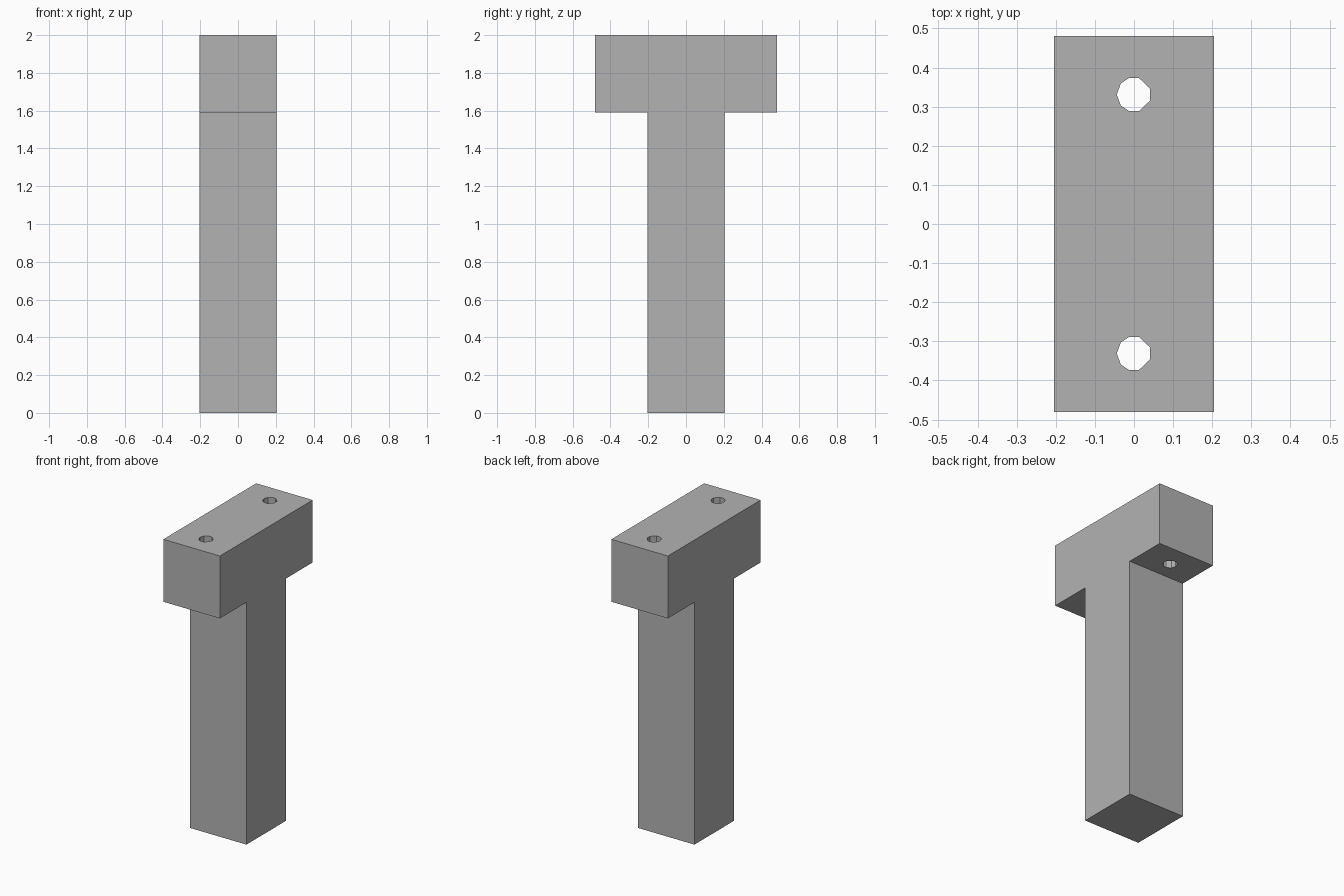
import bpy, bmesh
from math import radians, sin, cos

cube = bpy.data.objects.get("Cube")
if cube:
    bpy.data.objects.remove(cube)

HALF_WIDTH = 0.205
HEAD_HALF = 0.481
HEAD_BOTTOM = 1.59
HEIGHT = 2.0
HOLE_RADIUS = 0.044
HOLE_Y = 0.331

grey = bpy.data.materials.new("plain grey")
grey.use_nodes = True
colour = (0.45, 0.45, 0.45, 1)
grey.diffuse_color = colour
grey.node_tree.nodes["Principled BSDF"].inputs["Base Color"].default_value = colour


def prism(name, points, direction):
    """Extrude a closed outline into a solid object."""
    bm = bmesh.new()
    face = bm.faces.new([bm.verts.new(p) for p in points])
    extruded = bmesh.ops.extrude_face_region(bm, geom=[face])["geom"]
    moved = [v for v in extruded if isinstance(v, bmesh.types.BMVert)]
    bmesh.ops.translate(bm, verts=moved, vec=direction)
    bmesh.ops.recalc_face_normals(bm, faces=bm.faces)
    mesh = bpy.data.meshes.new(name)
    bm.to_mesh(mesh)
    bm.free()
    mesh.materials.append(grey)
    obj = bpy.data.objects.new(name, mesh)
    bpy.context.collection.objects.link(obj)
    return obj


# T-shaped body: square post with a wide head, extruded across x
half = [(HALF_WIDTH, 0), (HALF_WIDTH, HEAD_BOTTOM),
        (HEAD_HALF, HEAD_BOTTOM), (HEAD_HALF, HEIGHT)]
outline = half + [(-y, z) for y, z in reversed(half)]
body = prism("t_post", [(-HALF_WIDTH, y, z) for y, z in outline],
             (2 * HALF_WIDTH, 0, 0))

# Vertical bolt holes through both arms of the head
upper = [20, 73, 107, 140]
angles = [radians(a) for a in upper + [180] + [-a for a in reversed(upper)]]
for label, y in (("front", -HOLE_Y), ("back", HOLE_Y)):
    ring = [(HOLE_RADIUS * cos(a), y + HOLE_RADIUS * sin(a), HEAD_BOTTOM - 0.1)
            for a in angles]
    cutter = prism(label + "_hole_cutter", ring, (0, 0, 0.7))
    cutter.hide_render = True
    cutter.hide_set(True)
    cut = body.modifiers.new(label + "_hole", "BOOLEAN")
    cut.operation = "DIFFERENCE"
    cut.solver = "EXACT"
    cut.object = cutter
